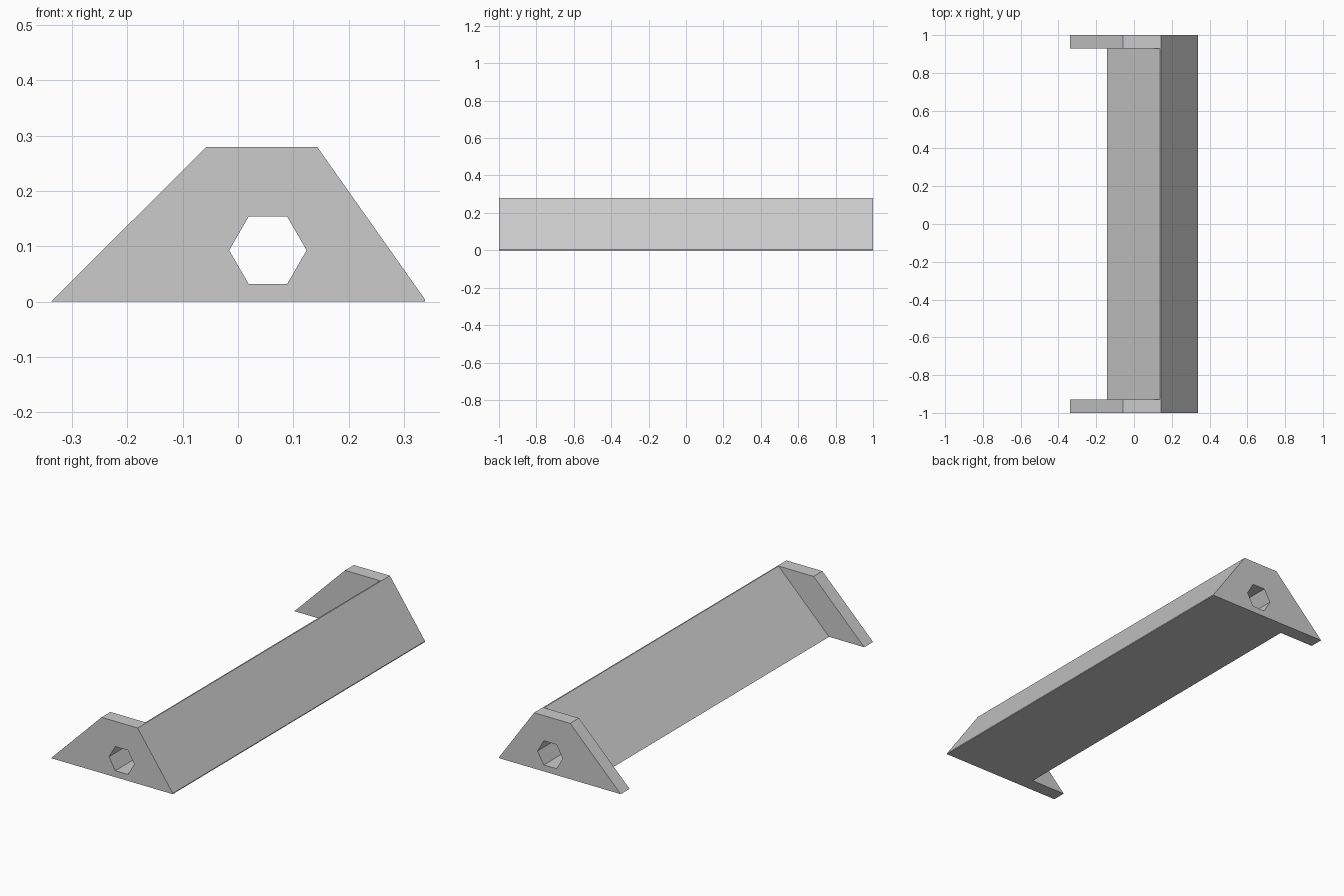
import bpy
import bmesh
from math import cos, sin, pi

if "Cube" in bpy.data.objects:
    bpy.data.objects.remove(bpy.data.objects["Cube"], do_unlink=True)

HALF_LENGTH = 1.0
PLATE = 0.07      # end plate thickness
HEIGHT = 0.28


def make_prism(name, profile, half_length):
    """Extrude an x-z profile symmetrically along y."""
    bm = bmesh.new()
    base = bm.faces.new([bm.verts.new((x, -half_length, z)) for x, z in profile])
    grown = bmesh.ops.extrude_face_region(bm, geom=[base])["geom"]
    top_verts = [v for v in grown if isinstance(v, bmesh.types.BMVert)]
    bmesh.ops.translate(bm, verts=top_verts, vec=(0, 2 * half_length, 0))
    bmesh.ops.recalc_face_normals(bm, faces=bm.faces)
    mesh = bpy.data.meshes.new(name)
    bm.to_mesh(mesh)
    bm.free()
    obj = bpy.data.objects.new(name, mesh)
    bpy.context.collection.objects.link(obj)
    return obj


def cut(target, cutter):
    """Subtract the cutter, apply the result and drop the cutter."""
    cutter.hide_render = True
    mod = target.modifiers.new(cutter.name, 'BOOLEAN')
    mod.operation = 'DIFFERENCE'
    mod.solver = 'EXACT'
    mod.object = cutter
    bpy.context.view_layer.objects.active = target
    bpy.ops.object.modifier_apply(modifier=mod.name)
    bpy.data.objects.remove(cutter, do_unlink=True)


# Full-length bar with the trapezoid outline of the end plates
bar = make_prism("bracket_bar", [
    (-0.338, 0), (0.338, 0), (0.338, 0.004), (0.143, HEIGHT), (-0.057, HEIGHT),
], HALF_LENGTH)

# Slanted recess between the plates, leaving the triangular beam
cut(bar, make_prism("recess_cutter", [
    (-0.243, -0.1), (0.237, 0.38), (-0.6, 0.38), (-0.6, -0.1),
], HALF_LENGTH - PLATE))

# Hexagonal bore along the whole length
hexagon = [(0.054 + 0.07 * cos(i * pi / 3), 0.093 + 0.07 * sin(i * pi / 3))
           for i in range(6)]
cut(bar, make_prism("bore_cutter", hexagon, HALF_LENGTH + 0.1))

# Single plain grey material
grey = bpy.data.materials.new("plain grey")
grey.use_nodes = True
colour = (0.6, 0.6, 0.6, 1)
grey.diffuse_color = colour
grey.node_tree.nodes["Principled BSDF"].inputs["Base Color"].default_value = colour
bar.data.materials.clear()
bar.data.materials.append(grey)
